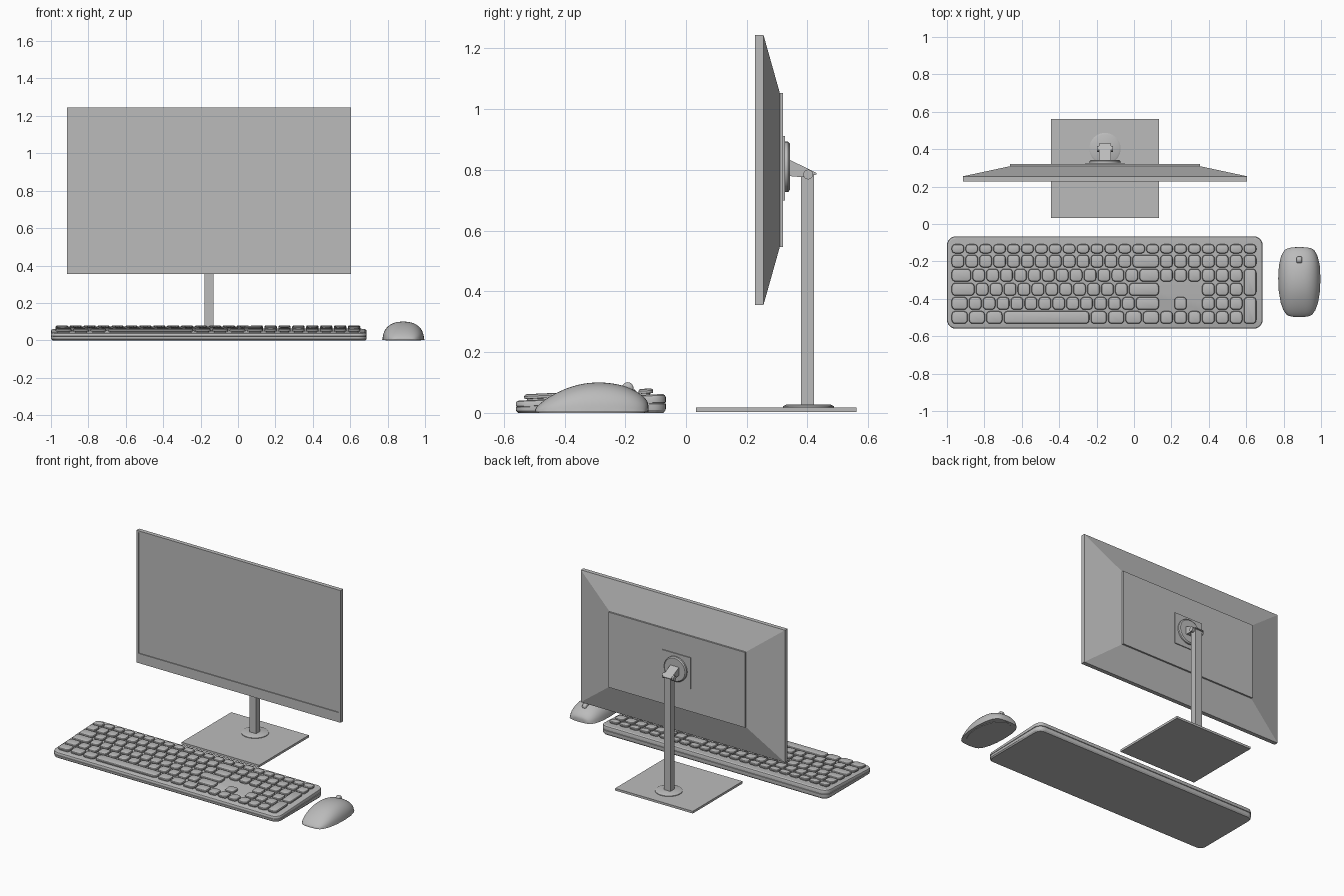
import bpy
import bmesh
from math import sin, cos, pi, radians
from mathutils import Vector

cube = bpy.data.objects.get("Cube")
if cube:
    bpy.data.objects.remove(cube)

grey = bpy.data.materials.new("neutral_grey")
grey.use_nodes = True
grey.diffuse_color = (0.5, 0.5, 0.5, 1)
grey.node_tree.nodes["Principled BSDF"].inputs["Base Color"].default_value = (0.5, 0.5, 0.5, 1)


def loft(bm, rings):
    """Skin closed rings of points and cap both ends."""
    loops = [[bm.verts.new(p) for p in ring] for ring in rings]
    n = len(loops[0])
    for a, b in zip(loops, loops[1:]):
        for i in range(n):
            j = (i + 1) % n
            bm.faces.new((a[i], a[j], b[j], b[i]))
    bm.faces.new(loops[0][::-1])
    bm.faces.new(loops[-1])


def finish(name, bm, angle=30):
    bmesh.ops.recalc_face_normals(bm, faces=bm.faces)
    mesh = bpy.data.meshes.new(name)
    bm.to_mesh(mesh)
    bm.free()
    mesh.materials.append(grey)
    obj = bpy.data.objects.new(name, mesh)
    bpy.context.collection.objects.link(obj)
    bpy.ops.object.select_all(action="DESELECT")
    obj.select_set(True)
    bpy.context.view_layer.objects.active = obj
    bpy.ops.object.shade_smooth_by_angle(angle=radians(angle))
    return obj


def solid(name, rings, angle=30):
    bm = bmesh.new()
    loft(bm, rings)
    return finish(name, bm, angle)


def upright(x, hx, z0, z1, y):
    return [(x - hx, y, z0), (x + hx, y, z0), (x + hx, y, z1), (x - hx, y, z1)]


def flat(x, hx, y0, y1, z):
    return [(x - hx, y0, z), (x + hx, y0, z), (x + hx, y1, z), (x - hx, y1, z)]


def circle(center, radius, axis, n=40):
    c = Vector(center)
    u, v = {"x": ((0, 1, 0), (0, 0, 1)), "y": ((1, 0, 0), (0, 0, 1)), "z": ((1, 0, 0), (0, 1, 0))}[axis]
    return [c + radius * (cos(2 * pi * i / n) * Vector(u) + sin(2 * pi * i / n) * Vector(v)) for i in range(n)]


def rounded(x0, x1, y0, y1, r, z, seg=4):
    """Rounded rectangle whose height is a function of y."""
    pts = []
    corners = [(x1 - r, y1 - r), (x0 + r, y1 - r), (x0 + r, y0 + r), (x1 - r, y0 + r)]
    for k, (cx, cy) in enumerate(corners):
        for i in range(seg + 1):
            a = (k + i / seg) * pi / 2
            x, y = cx + r * cos(a), cy + r * sin(a)
            pts.append((x, y, z(y)))
    return pts


# Monitor: recessed screen, bezel, sloped back and rear panel
MX = -0.155
solid("monitor", [
    upright(MX, 0.745, 0.42, 1.233, 0.233),
    upright(MX, 0.745, 0.42, 1.233, 0.227),
    upright(MX, 0.76, 0.355, 1.245, 0.227),
    upright(MX, 0.76, 0.355, 1.245, 0.255),
    upright(MX, 0.508, 0.547, 1.053, 0.309),
    upright(MX, 0.508, 0.547, 1.053, 0.32)], 10)
solid("mount_plate", [upright(MX, 0.105, 0.7, 0.911, y) for y in (0.318, 0.326)])
solid("mount_disc", [circle((MX, y, 0.81), r, "y")
                     for y, r in ((0.32, 0.083), (0.336, 0.083), (0.342, 0.076))])

# Stand: tilting arm, hinge, post, collar and foot
arm = [(0.338, 0.835), (0.338, 0.78), (0.385, 0.776), (0.43, 0.785), (0.43, 0.79)]
solid("tilt_arm", [[(MX + s * 0.032, y, z) for y, z in arm] for s in (-1, 1)])
solid("hinge", [circle((MX + s * 0.043, 0.402, 0.785), 0.016, "x", 24) for s in (-1, 1)])
solid("post", [flat(MX, 0.024, 0.379, 0.422, z) for z in (0.015, 0.787)])
solid("post_collar", [circle((MX, 0.403, z), r, "z")
                      for z, r in ((0.016, 0.084), (0.022, 0.084), (0.027, 0.074))])
solid("stand_foot", [flat(MX, 0.289, 0.033, 0.562, z) for z in (0.003, 0.018)])


# Keyboard case: a wedge with a seam around its side
def top(y):
    return 0.04 + (y + 0.56) * 0.046


case = []
for inset, f in ((0.008, 0), (0.001, 0.15), (0, 0.3), (0, 0.48), (0.004, 0.5),
                 (0.004, 0.53), (0, 0.55), (0, 0.8), (0.003, 0.93), (0.01, 1)):
    case.append(rounded(-1 + inset, 0.688 - inset, -0.56 + inset, -0.066 - inset,
                        0.048 - inset, lambda y, f=f: f * top(y), 6))
solid("keyboard_case", case)

# Keys: widths in key units, negative widths are gaps
UNIT = 0.0744
LEFT = -0.979
pad = [1] * 3
rows = {
    "function_keys": [1] * 22,
    "number_keys": [1] * 13 + [2] + [1] * 7,
    "upper_letter_keys": [1.5] + [1] * 12 + [1.5] + pad + pad,
    "home_letter_keys": [1.75] + [1] * 11 + [2.25, -3] + pad,
    "lower_letter_keys": [1.25] + [1] * 12 + [1.75, -1, 1, -1] + pad,
    "space_bar_keys": [1.25] * 3 + [6.25] + [1.25] * 4 + pad + pad,
}


def add_key(bm, x0, x1, y0, y1):
    g = 0.004
    rings = []
    for inset, lift in ((0.01, -0.002), (0.01, 0.004), (0.001, 0.005), (0, 0.013), (0.003, 0.018), (0.008, 0.02)):
        d = g + inset
        rings.append(rounded(x0 + d, x1 - d, y0 + d, y1 - d, 0.02 - inset,
                             lambda y, l=lift: top(y) + l))
    loft(bm, rings)


row_edges = [-0.104] + [-0.161 - 0.0752 * i for i in range(6)]
for r, (name, widths) in enumerate(rows.items()):
    bm = bmesh.new()
    x = LEFT
    for w in widths:
        if w > 0:
            add_key(bm, x, x + w * UNIT, row_edges[r + 1], row_edges[r])
        x += abs(w) * UNIT
    finish(name, bm, 35)
bm = bmesh.new()
for r in (2, 4):
    add_key(bm, LEFT + 21 * UNIT, LEFT + 22 * UNIT, row_edges[r + 2], row_edges[r])
finish("tall_keypad_keys", bm, 35)

# Mouse: domed sections along its length (y, half width, height)
MOUSE_X = 0.884
sections = [(-0.498, 0.045, 0.012), (-0.485, 0.068, 0.028), (-0.46, 0.086, 0.048), (-0.42, 0.1, 0.071),
            (-0.36, 0.11, 0.095), (-0.29, 0.113, 0.104), (-0.22, 0.109, 0.096),
            (-0.17, 0.097, 0.077), (-0.14, 0.08, 0.056), (-0.123, 0.055, 0.034)]
rings = []
for y, w, h in sections:
    ring = []
    for i in range(13):
        a = pi * i / 12
        c = cos(a)
        ring.append((MOUSE_X + w * abs(c) ** 0.85 * (1 if c > 0 else -1), y, 0.003 + (h - 0.003) * sin(a) ** 0.9))
    rings.append(ring)
bm = bmesh.new()
loft(bm, rings)
crease = bm.edges.layers.float.new("crease_edge")
for e in bm.edges:
    if all(v.co.z < 0.004 for v in e.verts):
        e[crease] = 1
mouse = finish("mouse_body", bm, 60)
mouse.modifiers.new("smooth", "SUBSURF").levels = 2
mouse.modifiers["smooth"].render_levels = 2
solid("mouse_sole", [[(MOUSE_X + 0.095 * cos(a), -0.31 + 0.175 * sin(a), z)
                      for a in [2 * pi * i / 40 for i in range(40)]] for z in (0, 0.006)])
solid("scroll_wheel", [circle((MOUSE_X + x, -0.192, 0.082), r, "x", 28)
                       for x, r in ((-0.014, 0.014), (-0.009, 0.019), (0.009, 0.019), (0.014, 0.014))], 50)
